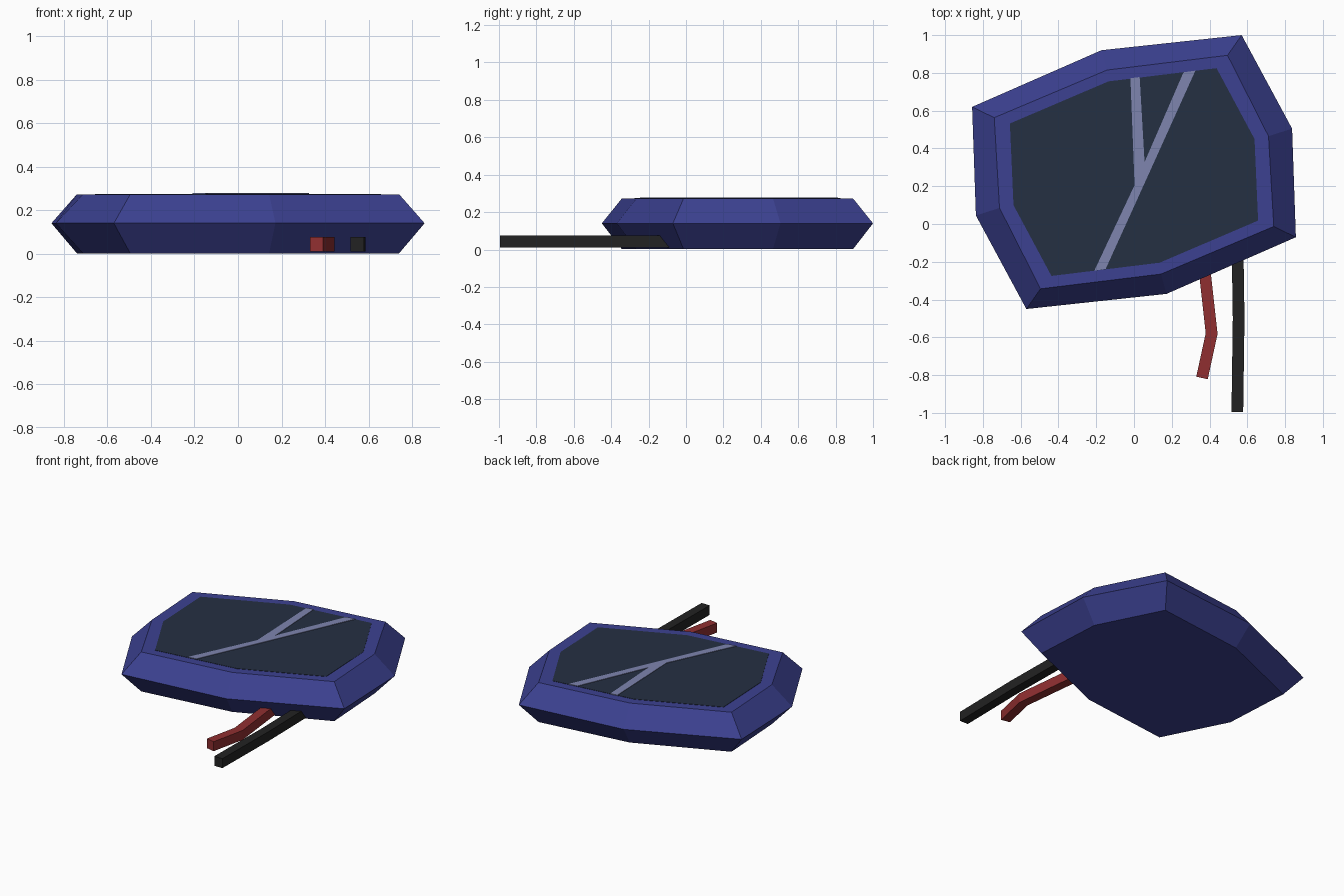
import bpy, bmesh
from mathutils import Vector

if "Cube" in bpy.data.objects:
    bpy.data.objects.remove(bpy.data.objects["Cube"])

CY = 0.275  # centre of the body in y


def material(name, rgb):
    m = bpy.data.materials.new(name)
    m.diffuse_color = (*rgb, 1)
    m.use_nodes = True
    m.node_tree.nodes["Principled BSDF"].inputs["Base Color"].default_value = m.diffuse_color
    return m


blue = material("casing_blue", (0.045, 0.053, 0.285))
dark = material("lens_dark", (0.018, 0.029, 0.055))
glare = material("glare_lilac", (0.21, 0.235, 0.43))
red = material("wire_red", (0.28, 0.028, 0.030))
black = material("wire_black", (0.016, 0.016, 0.016))


def loft(name, rings, mat):
    """Join successive rings of points with quads and cap both ends."""
    bm = bmesh.new()
    vs = [[bm.verts.new(p) for p in ring] for ring in rings]
    n = len(vs[0])
    for a, b in zip(vs, vs[1:]):
        for i in range(n):
            j = (i + 1) % n
            bm.faces.new((a[i], a[j], b[j], b[i]))
    bm.faces.new(vs[0])
    bm.faces.new(vs[-1])
    bmesh.ops.recalc_face_normals(bm, faces=bm.faces)
    me = bpy.data.meshes.new(name)
    bm.to_mesh(me)
    bm.free()
    me.materials.append(mat)
    ob = bpy.data.objects.new(name, me)
    bpy.context.collection.objects.link(ob)
    return ob


def at_z(pts, z):
    return [(x, y, z) for x, y in pts]


def octagon(half):
    """Complete an outline that is symmetric under a half turn."""
    return half + [(-x, 2 * CY - y) for x, y in half]


# Faceted casing, widest at mid height
outer = octagon([(-0.857, 0.62), (-0.172, 0.92), (0.57, 1.0), (0.837, 0.505)])
inner = octagon([(-0.74, 0.563), (-0.143, 0.815), (0.495, 0.893), (0.712, 0.465)])
loft("casing", [at_z(inner, 0.002), at_z(outer, 0.14), at_z(inner, 0.273)], blue)

# Dark lens plate and Y-shaped glare on top
lens = octagon([(-0.657, 0.532), (-0.135, 0.755), (0.437, 0.825), (0.638, 0.45)])
loft("lens", [at_z(lens, 0.270), at_z(lens, 0.275)], dark)
streak = [(0.262, 0.803), (0.325, 0.812), (0.066, 0.238), (-0.15, -0.238), (-0.21, -0.247),
          (0.003, 0.206), (-0.019, 0.772), (0.03, 0.778), (0.056, 0.328)]
loft("glare", [at_z(streak, 0.273), at_z(streak, 0.278)], glare)


def wire(name, path, mat, w=0.031, z0=0.011, z1=0.076):
    """Sweep a square section along a flat path with mitred bends."""
    pts = [Vector(p) for p in path]
    dirs = [(b - a).normalized() for a, b in zip(pts, pts[1:])]
    rings = []
    for i, p in enumerate(pts):
        d0, d1 = dirs[max(i - 1, 0)], dirs[min(i, len(dirs) - 1)]
        t = (d0 + d1).normalized()
        s = Vector((-t.y, t.x)) * (w / t.dot(d0))
        l, r = p + s, p - s
        rings.append([(l.x, l.y, z0), (r.x, r.y, z0), (r.x, r.y, z1), (l.x, l.y, z1)])
    loft(name, rings, mat)


# Two wires leaving the underside slope
wire("red_wire", [(0.36, -0.12), (0.411, -0.58), (0.36, -0.815)], red)
wire("black_wire", [(0.547, -0.04), (0.554, -0.50), (0.547, -0.995)], black)
